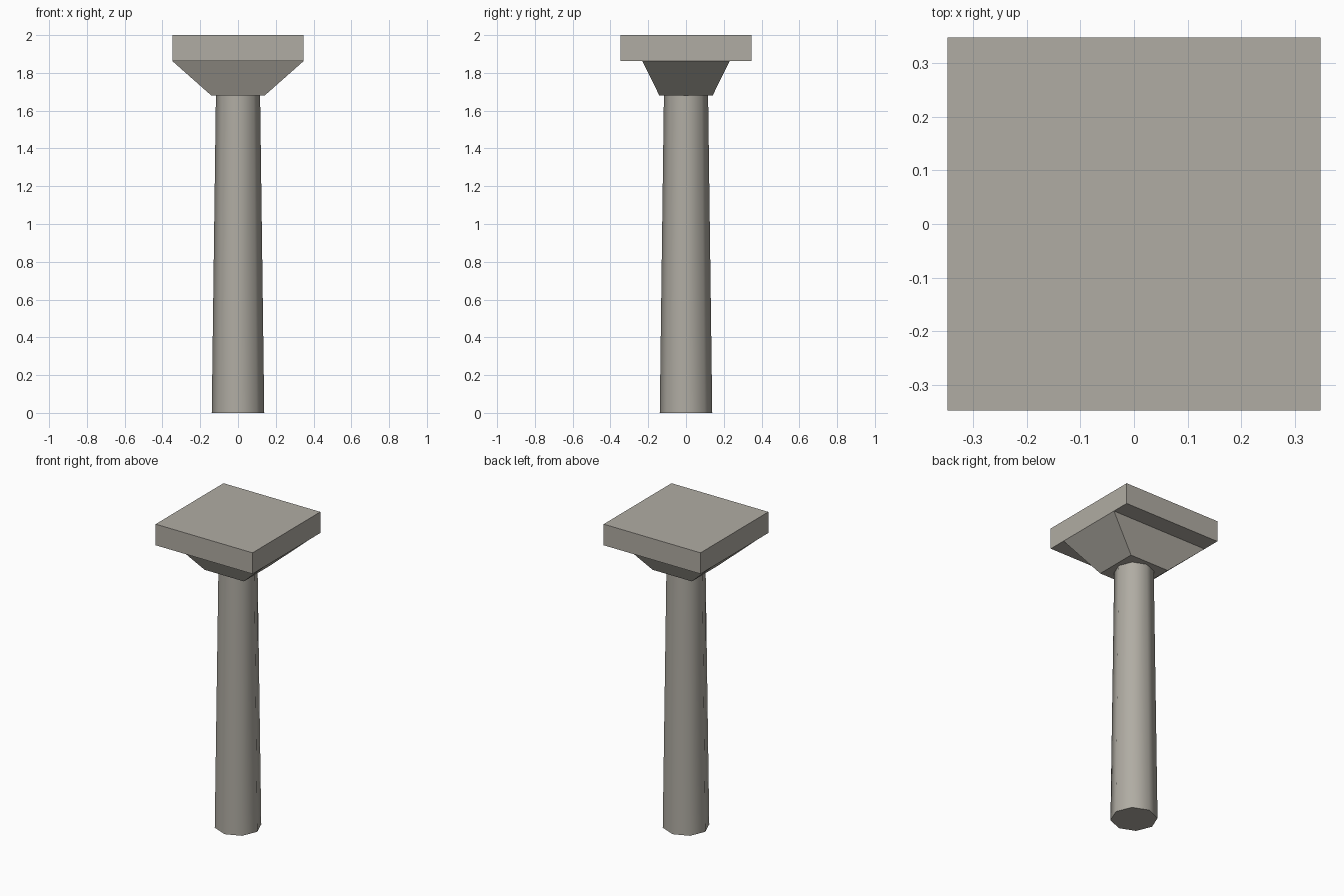
import bpy, bmesh, math

if "Cube" in bpy.data.objects:
    bpy.data.objects.remove(bpy.data.objects["Cube"])

stone = bpy.data.materials.new("warm_grey_stone")
stone.diffuse_color = (0.434, 0.413, 0.366, 1)
stone.use_nodes = True
stone.node_tree.nodes["Principled BSDF"].inputs["Base Color"].default_value = stone.diffuse_color


def finish(name, bm):
    bmesh.ops.recalc_face_normals(bm, faces=bm.faces)
    mesh = bpy.data.meshes.new(name)
    bm.to_mesh(mesh)
    bm.free()
    mesh.materials.append(stone)
    obj = bpy.data.objects.new(name, mesh)
    bpy.context.collection.objects.link(obj)
    return obj


def tapered_block(name, z0, half0, z1, half1):
    """Four-sided block; half0 and half1 are the half sizes in x and y at each end."""
    bm = bmesh.new()
    bmesh.ops.create_cube(bm, size=2)
    for v in bm.verts:
        z, (hx, hy) = (z1, half1) if v.co.z > 0 else (z0, half0)
        v.co = (v.co.x * hx, v.co.y * hy, z)
    return finish(name, bm)


# Eight-sided tapered shaft with corners on the axes, smooth around its sides
bm = bmesh.new()
rings = []
for z, r in ((0, 0.139), (1.68, 0.117)):
    rings.append([bm.verts.new((r * math.cos(i * math.pi / 4),
                                r * math.sin(i * math.pi / 4), z)) for i in range(8)])
low, high = rings
for i in range(8):
    j = (i + 1) % 8
    bm.faces.new((low[i], low[j], high[j], high[i]))
bm.faces.new(low[::-1])
bm.faces.new(high)
shaft = finish("column_shaft", bm)
bpy.context.view_layer.objects.active = shaft
shaft.select_set(True)
bpy.ops.object.shade_smooth_by_angle(angle=math.radians(60))

# Flared capital, wider across x than y
tapered_block("capital", 1.68, (0.141, 0.141), 1.863, (0.348, 0.231))

# Square slab on top
tapered_block("top_slab", 1.863, (0.348, 0.348), 2.0, (0.348, 0.348))
